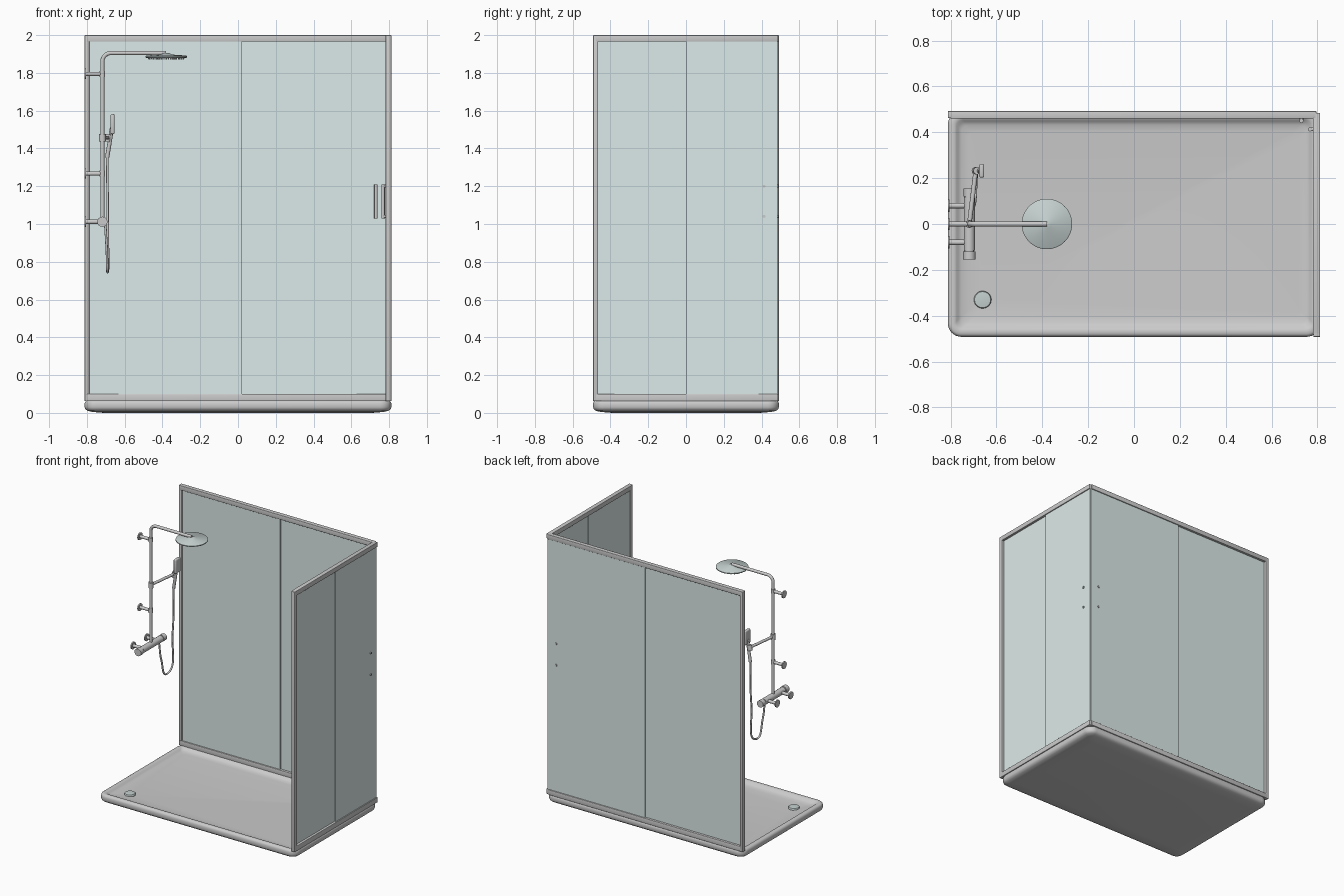
import bpy, bmesh, math
from mathutils import Vector

if "Cube" in bpy.data.objects:
    bpy.data.objects.remove(bpy.data.objects["Cube"])


def material(name, rgb):
    m = bpy.data.materials.new(name)
    m.diffuse_color = (*rgb, 1)
    m.use_nodes = True
    m.node_tree.nodes["Principled BSDF"].inputs["Base Color"].default_value = m.diffuse_color
    return m


GLASS = material("glass", (0.72, 0.83, 0.82))
METAL = material("pale_chrome", (0.55, 0.63, 0.62))


def finish(ob, mat=None):
    bpy.ops.object.select_all(action='DESELECT')
    ob.select_set(True)
    bpy.context.view_layer.objects.active = ob
    if ob.type == 'CURVE':
        bpy.ops.object.convert(target='MESH')
        ob = bpy.context.object
    bpy.ops.object.shade_smooth_by_angle(angle=math.radians(40))
    if mat:
        ob.data.materials.append(mat)
    return ob


def from_bmesh(name, bm, mat=None):
    bmesh.ops.recalc_face_normals(bm, faces=bm.faces)
    me = bpy.data.meshes.new(name)
    bm.to_mesh(me)
    bm.free()
    ob = bpy.data.objects.new(name, me)
    bpy.context.collection.objects.link(ob)
    return finish(ob, mat)


def box(name, lo, hi, bevel=0.0, mat=None):
    bm = bmesh.new()
    bmesh.ops.create_cube(bm, size=1)
    for v in bm.verts:
        v.co = Vector([(a + b) / 2 + c * (b - a) for a, b, c in zip(lo, hi, v.co)])
    if bevel:
        bmesh.ops.bevel(bm, geom=bm.edges[:], offset=bevel, segments=3,
                        profile=0.5, affect='EDGES')
    return from_bmesh(name, bm, mat)


def tube(name, pts, r, smooth=False, mat=None):
    cu = bpy.data.curves.new(name, 'CURVE')
    cu.dimensions = '3D'
    cu.bevel_depth, cu.bevel_resolution, cu.use_fill_caps = r, 6, True
    if smooth:
        s = cu.splines.new('BEZIER')
        s.bezier_points.add(len(pts) - 1)
        for p, co in zip(s.bezier_points, pts):
            p.co = co
            p.handle_left_type = p.handle_right_type = 'AUTO'
    else:
        s = cu.splines.new('POLY')
        s.points.add(len(pts) - 1)
        for p, co in zip(s.points, pts):
            p.co = (*co, 1)
    ob = bpy.data.objects.new(name, cu)
    bpy.context.collection.objects.link(ob)
    return finish(ob, mat)


def lathe(name, profile, centre, n=48, mat=None):
    # spins (radius, z) points about a vertical axis
    bm = bmesh.new()
    rings = [[bm.verts.new((centre[0] + r * math.cos(2 * math.pi * i / n),
                            centre[1] + r * math.sin(2 * math.pi * i / n), z))
              for i in range(n)] for r, z in profile]
    bridge(bm, rings)
    bm.faces.new(rings[0])
    bm.faces.new(rings[-1])
    return from_bmesh(name, bm, mat)


def bridge(bm, rings):
    for a, b in zip(rings, rings[1:]):
        for i in range(len(a)):
            j = (i + 1) % len(a)
            bm.faces.new((a[i], a[j], b[j], b[i]))


# Shower tray: rounded rectangle loops, floor falling to the drain
X, Y = 0.812, 0.492
DRAIN = (-0.66, -0.33)


def rounded_loop(bm, inset, z):
    r = max(0.06 - inset, 0.03)
    loop = []
    for k, (sx, sy) in enumerate(((1, 1), (-1, 1), (-1, -1), (1, -1))):
        for i in range(9):
            a = math.pi / 2 * (k + i / 8)
            loop.append(bm.verts.new((sx * (X - inset - r) + r * math.cos(a),
                                      sy * (Y - inset - r) + r * math.sin(a), z)))
    return loop


bm = bmesh.new()
loops = [rounded_loop(bm, i, z) for i, z in (
    (0.10, 0.0), (0.04, 0.005), (0.015, 0.011), (0.004, 0.02), (0, 0.03), (0, 0.05),
    (0.004, 0.06), (0.012, 0.066), (0.03, 0.066), (0.038, 0.062), (0.046, 0.053),
    (0.06, 0.046), (0.09, 0.043))]
bridge(bm, loops)
bm.faces.new(loops[0])
low = bm.verts.new((*DRAIN, 0.036))
for i, v in enumerate(loops[-1]):
    bm.faces.new((v, loops[-1][(i + 1) % len(loops[-1])], low))
from_bmesh("shower_tray", bm)

# Drain cover
lathe("drain_cover", [(0.038, 0.034), (0.038, 0.046), (0.035, 0.05), (0.02, 0.052)],
      DRAIN, 32, METAL)

# Top and bottom rails, and the end posts against the wall
for label, z0, z1 in (("bottom", 0.062, 0.10), ("top", 1.965, 2.0)):
    box(f"back_{label}_rail", (-0.80, 0.46, z0), (0.795, Y, z1), 0.003)
    box(f"side_{label}_rail", (0.78, -0.48, z0), (X, 0.485, z1), 0.003)
box("back_wall_post", (-X, 0.462, 0.062), (-0.787, Y, 2.0), 0.003)
box("side_wall_post", (0.782, -Y, 0.062), (X, -0.465, 2.0), 0.003)

# Sliding glass: one fixed and one moving panel per side
ZG = (0.09, 1.975)
box("back_fixed_glass", (-0.79, 0.468, ZG[0]), (0.02, 0.475, ZG[1]), 0, GLASS)
box("back_door_glass", (0.0, 0.478, ZG[0]), (0.80, 0.485, ZG[1]), 0, GLASS)
box("side_fixed_glass", (0.788, -0.468, ZG[0]), (0.795, 0.02, ZG[1]), 0, GLASS)
box("side_door_glass", (0.798, 0.0, ZG[0]), (0.805, 0.482, ZG[1]), 0, GLASS)

# Door handles inside, with bolts through the glass
tube("back_door_handle", [(0.73, 0.45, 1.03), (0.73, 0.45, 1.21)], 0.009)
tube("side_door_handle", [(0.768, 0.413, 1.03), (0.768, 0.413, 1.21)], 0.009)
for z in (1.04, 1.20):
    tube("back_handle_stud", [(0.73, 0.45, z), (0.73, 0.491, z)], 0.008)
    tube("side_handle_stud", [(0.768, 0.413, z), (0.811, 0.413, z)], 0.008)

# Riser pipe bending into the overhead arm
R, CX, TOP = 0.045, -0.718, 1.905
bend = [(CX + R - R * math.cos(a), 0, TOP - R + R * math.sin(a))
        for a in [math.pi / 2 * i / 8 for i in range(9)]]
tube("riser_and_arm", [(CX, 0, 1.01)] + bend + [(-0.38, 0, TOP)], 0.011)

# Overhead shower head with rings of nozzles
lathe("shower_head", [(0.104, 1.879), (0.11, 1.882), (0.11, 1.888), (0.105, 1.892),
                      (0.03, 1.897), (0.018, 1.904)], (-0.38, 0), 48, METAL)
bm = bmesh.new()
for ring in range(1, 5):
    for i in range(ring * 6):
        a = math.pi * i / (ring * 3)
        res = bmesh.ops.create_cone(bm, cap_ends=True, segments=8, radius1=0.003,
                                    radius2=0.004, depth=0.008)
        bmesh.ops.translate(bm, verts=res['verts'], vec=(
            -0.38 + 0.023 * ring * math.cos(a), 0.023 * ring * math.sin(a), 1.876))
from_bmesh("head_nozzles", bm)

# Wall brackets of the riser and the two mixer inlets
for name, y, z, r in (("upper_bracket", 0, 1.795, 0.011), ("lower_bracket", 0, 1.267, 0.011),
                      ("hot_inlet", 0.08, 1.012, 0.012), ("cold_inlet", -0.08, 1.012, 0.012)):
    tube(name, [(-0.808, y, z), (CX, y, z)], r)
    tube(name + "_flange", [(-X, y, z), (-0.804, y, z)], 0.027)
for z in (1.795, 1.267):
    tube("riser_collar", [(CX, 0, z - 0.016), (CX, 0, z + 0.016)], 0.015)

# Thermostatic mixer bar and its end knobs
tube("mixer_bar", [(CX, -0.115, 1.012), (CX, 0.115, 1.012)], 0.024)
for s, r in ((-1, 0.027), (1, 0.025)):
    tube("mixer_neck", [(CX, s * 0.11, 1.012), (CX, s * 0.125, 1.012)], 0.02)
    tube("mixer_knob", [(CX, s * 0.12, 1.012), (CX, s * 0.155, 1.012)], r)

# Slider and side arm holding the hand shower
HY = 0.232
tube("slider_collar", [(CX, 0, 1.437), (CX, 0, 1.477)], 0.018)
tube("hand_shower_arm", [(CX, 0, 1.457), (-0.69, HY, 1.457)], 0.01)
tube("hand_shower_clip", [(-0.692, HY, 1.435), (-0.684, HY, 1.475)], 0.016)

# Hand shower: slanted grip with a flat rounded head
tube("hand_shower_grip", [(-0.693, HY, 1.35), (-0.667, HY, 1.51)], 0.011)
box("hand_shower_head", (-0.675, HY - 0.03, 1.475), (-0.653, HY + 0.03, 1.582), 0.008)

# Hose hanging in a loop from the grip to the mixer
tube("hose", [(-0.692, HY, 1.36), (-0.69, 0.215, 1.02), (-0.69, 0.152, 0.745),
              (-0.695, 0.09, 0.87), (-0.703, 0.075, 1.0)], 0.0065, smooth=True)
